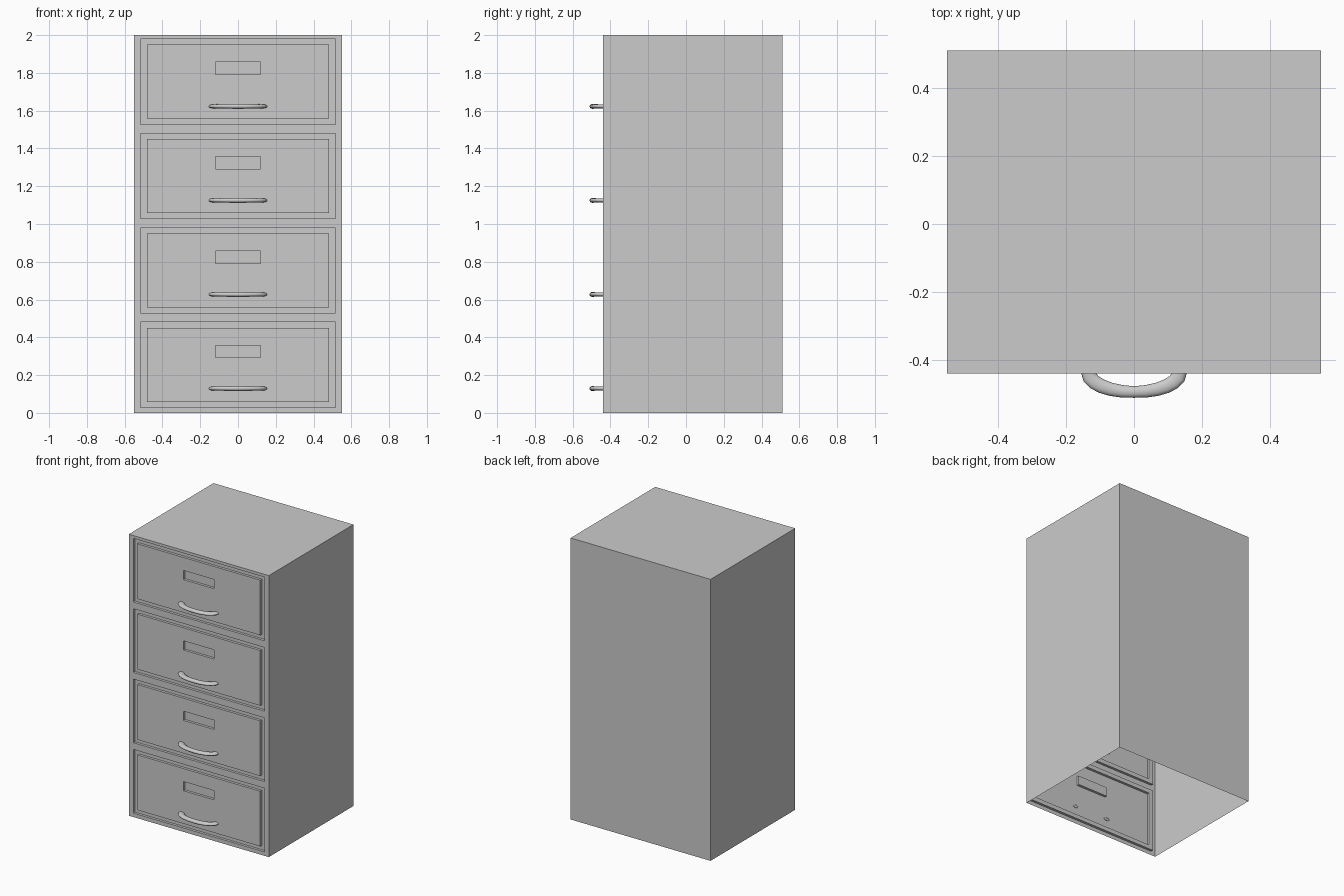
import bpy, bmesh
from math import sin, cos, pi
from mathutils import Vector

if "Cube" in bpy.data.objects:
    bpy.data.objects.remove(bpy.data.objects["Cube"])

W, FRONT, BACK, H = 0.55, -0.44, 0.51, 2.0
CELL, DEPTH = 0.5, 0.018


def finish(name, bm, smooth=False):
    bmesh.ops.remove_doubles(bm, verts=bm.verts, dist=1e-5)
    me = bpy.data.meshes.new(name)
    bm.to_mesh(me)
    bm.free()
    ob = bpy.data.objects.new(name, me)
    bpy.context.collection.objects.link(ob)
    if smooth:
        me.shade_smooth()
    return ob


def rect(bm, w, z0, z1, y):
    return [bm.verts.new(p) for p in ((-w, y, z0), (w, y, z0), (w, y, z1), (-w, y, z1))]


def bridge(bm, a, b):
    n = len(a)
    for i in range(n):
        j = (i + 1) % n
        bm.faces.new((a[i], a[j], b[j], b[i]))


# Cabinet body: thin shell with sides, back and top, open underneath
bm = bmesh.new()
base = [(-W, FRONT), (-W, BACK), (W, BACK), (W, FRONT)]
low = [bm.verts.new((x, y, 0)) for x, y in base]
top = [bm.verts.new((x, y, H)) for x, y in base]
for i in range(3):
    bm.faces.new((low[i + 1], low[i], top[i], top[i + 1]))
bm.faces.new(top[::-1])
finish("cabinet_body", bm)

# Drawer fronts: frame, recessed groove, flush panel and recessed label slot
inner = FRONT + DEPTH
steps = [(W, 0, CELL, FRONT),
         (0.515, 0.028, 0.48, FRONT), (0.515, 0.028, 0.48, inner),
         (0.483, 0.058, 0.45, inner), (0.483, 0.058, 0.45, FRONT),
         (0.12, 0.292, 0.357, FRONT), (0.12, 0.292, 0.357, inner)]
for k in range(4):
    bm = bmesh.new()
    loops = [rect(bm, w, z0 + k * CELL, z1 + k * CELL, y) for w, z0, z1, y in steps]
    for a, b in zip(loops, loops[1:]):
        bridge(bm, a, b)
    bm.faces.new(loops[-1])
    finish(f"drawer_front_{k + 1}", bm)


# Handles: oval tube bent along half an ellipse, ends just through the panel
def handle(name, z):
    bm = bmesh.new()
    rings = []
    segs, sides = 12, 12
    for i in range(segs + 1):
        t = pi * i / segs
        c = Vector((-0.134 * cos(t), FRONT + 0.003 - 0.057 * sin(t), z))
        n = Vector((-0.057 * cos(t), -0.134 * sin(t), 0)).normalized()
        r = 0.017 + 0.005 * abs(cos(t))
        h = 0.0135 - 0.003 * abs(cos(t))
        rings.append([bm.verts.new(c + n * r * cos(a) + Vector((0, 0, h * sin(a))))
                      for a in (2 * pi * s / sides for s in range(sides))])
    for a, b in zip(rings, rings[1:]):
        bridge(bm, a, b)
    bmesh.ops.recalc_face_normals(bm, faces=bm.faces)
    finish(name, bm, True)


for k in range(4):
    handle(f"handle_{k + 1}", 0.129 + 0.498 * k)
